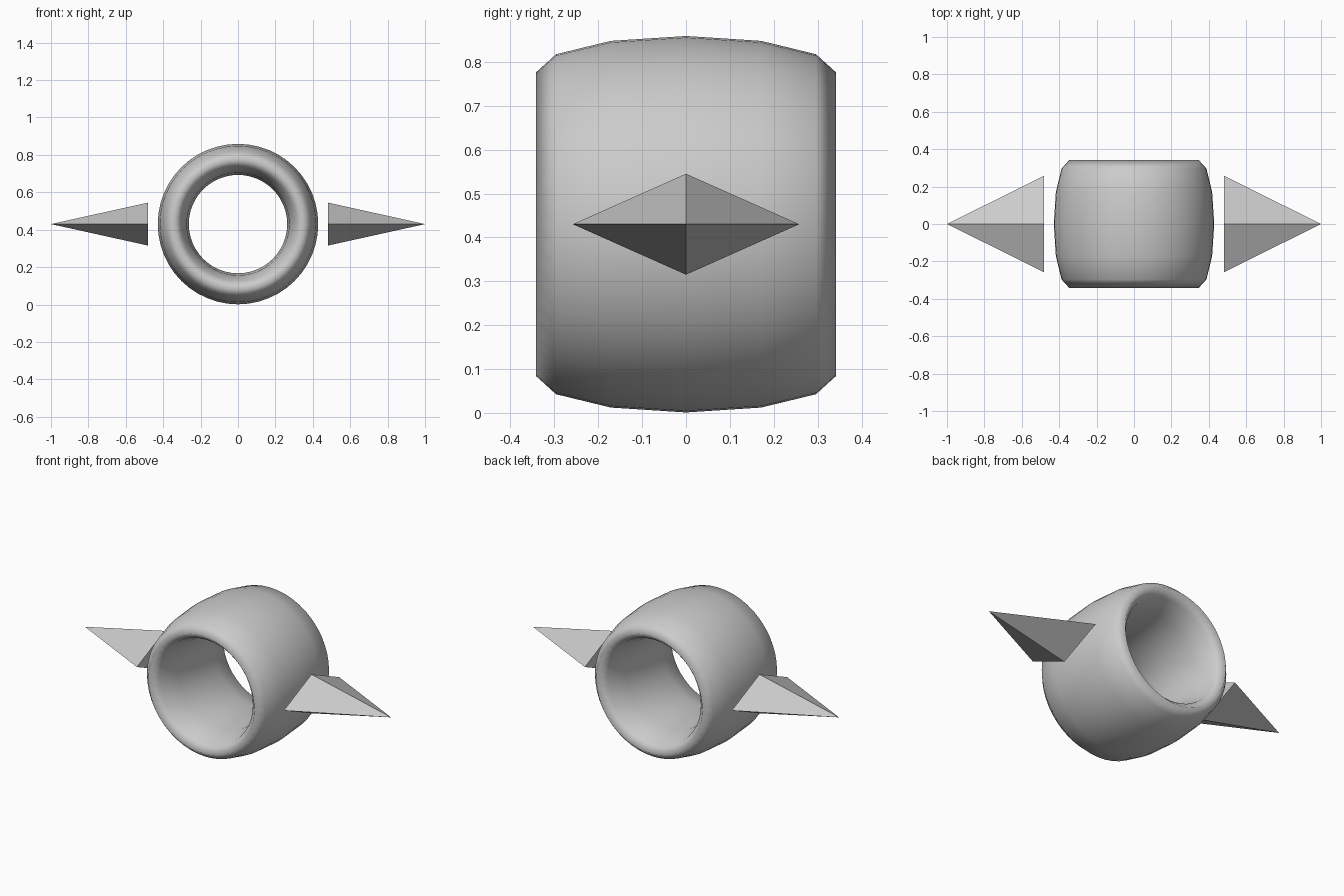
import bpy
from math import pi

if "Cube" in bpy.data.objects:
    bpy.data.objects.remove(bpy.data.objects["Cube"])

CZ = 0.43  # height of the shared axis

# Ring: torus around the y axis, stretched into a barrel
bpy.ops.mesh.primitive_torus_add(major_segments=48, minor_segments=12,
                                 major_radius=0.346, minor_radius=0.083)
ring = bpy.context.object
ring.name = "barrel_ring"
ring.scale.z = 0.342 / 0.083
ring.rotation_euler.x = pi / 2
ring.location.z = CZ
bpy.ops.object.transform_apply(location=False)
bpy.ops.object.shade_smooth()


# Side spikes: flattened four-sided pyramids pointing outwards
def spike(name, side):
    bpy.ops.mesh.primitive_cone_add(vertices=4, radius1=1, radius2=0, depth=0.52)
    ob = bpy.context.object
    ob.name = name
    ob.scale = (0.115, 0.258, 1)
    ob.rotation_euler.y = side * pi / 2
    ob.location = (side * 0.74, 0, CZ)
    bpy.ops.object.transform_apply(location=False)


spike("right_spike", 1)
spike("left_spike", -1)
